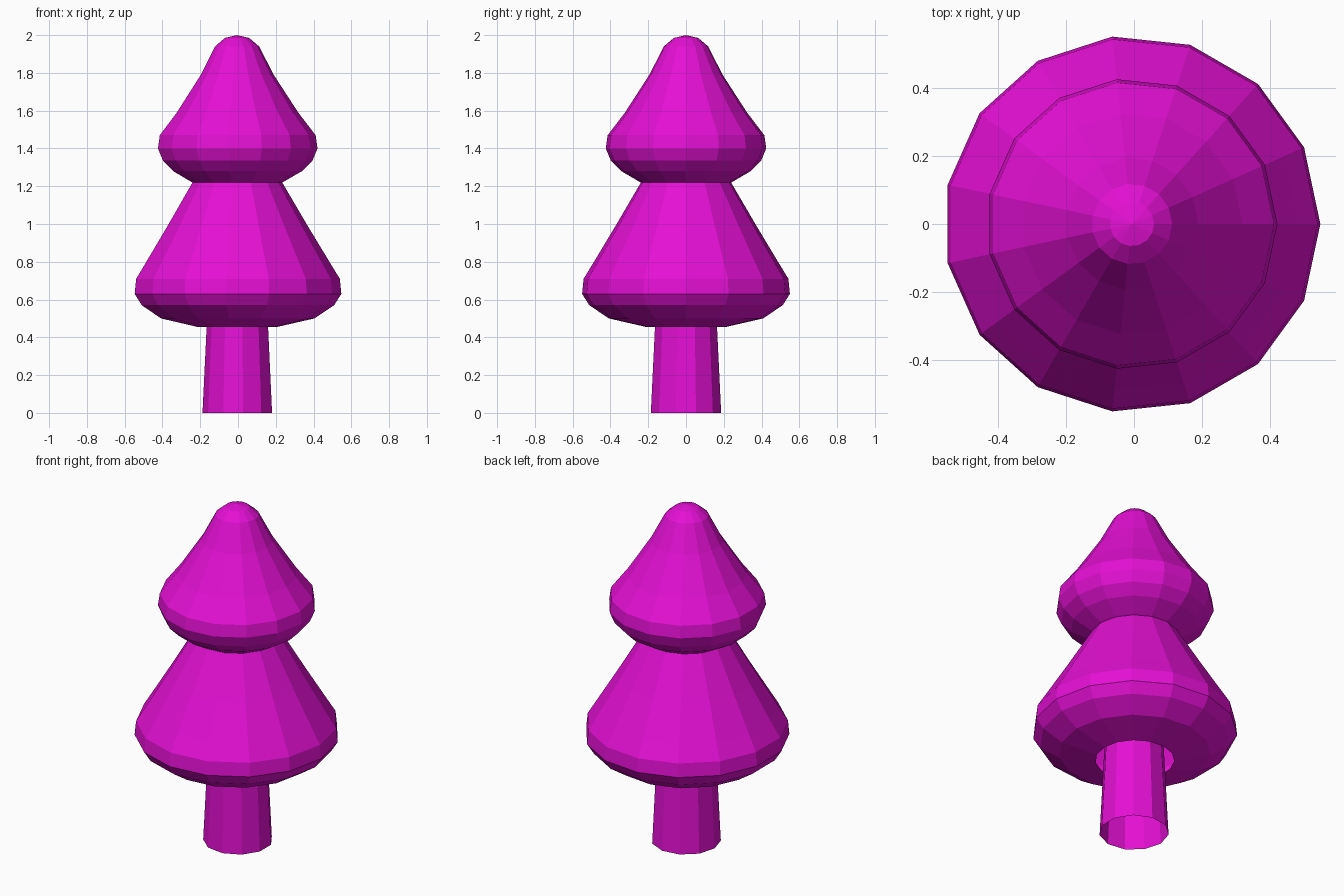
import bpy, bmesh, math

if "Cube" in bpy.data.objects:
    bpy.data.objects.remove(bpy.data.objects["Cube"])

magenta = bpy.data.materials.new("magenta")
magenta.diffuse_color = (0.78, 0.005, 0.66, 1)
magenta.use_nodes = True
magenta.node_tree.nodes["Principled BSDF"].inputs["Base Color"].default_value = magenta.diffuse_color


def lathe(name, profile, sides, start=0.0, x=0.0):
    """Spin (radius, height) points about z into an open, flat-faced shell."""
    bm = bmesh.new()
    rings = []
    for r, z in profile:
        if r == 0:
            rings.append([bm.verts.new((0, 0, z))] * sides)
            continue
        angles = [start + 2 * math.pi * i / sides for i in range(sides)]
        rings.append([bm.verts.new((r * math.cos(a), r * math.sin(a), z)) for a in angles])
    for low, high in zip(rings, rings[1:]):
        for i in range(sides):
            j = (i + 1) % sides
            corners = [low[i], low[j], high[j], high[i]]
            bm.faces.new(list(dict.fromkeys(corners)))
    mesh = bpy.data.meshes.new(name)
    bm.to_mesh(mesh)
    bm.free()
    mesh.materials.append(magenta)
    obj = bpy.data.objects.new(name, mesh)
    obj.location.x = x
    bpy.context.collection.objects.link(obj)
    return obj


# Two-tier foliage, open around the trunk, as one continuous shell
foliage = [
    (0.213, 0.455), (0.41, 0.50), (0.515, 0.57), (0.553, 0.63), (0.545, 0.71),
    (0.49, 0.80), (0.375, 0.99), (0.24, 1.22),
    (0.25, 1.225), (0.345, 1.28), (0.40, 1.335), (0.427, 1.40), (0.417, 1.47),
    (0.325, 1.59), (0.195, 1.79), (0.118, 1.94), (0.065, 1.985), (0, 2.0),
]
lathe("foliage", foliage, 15, x=-0.006)

# Tapered trunk, open at the bottom, running up into the foliage
lathe("trunk", [(0.188, 0.0), (0.166, 0.455), (0.158, 0.62)], 11, start=math.pi)
